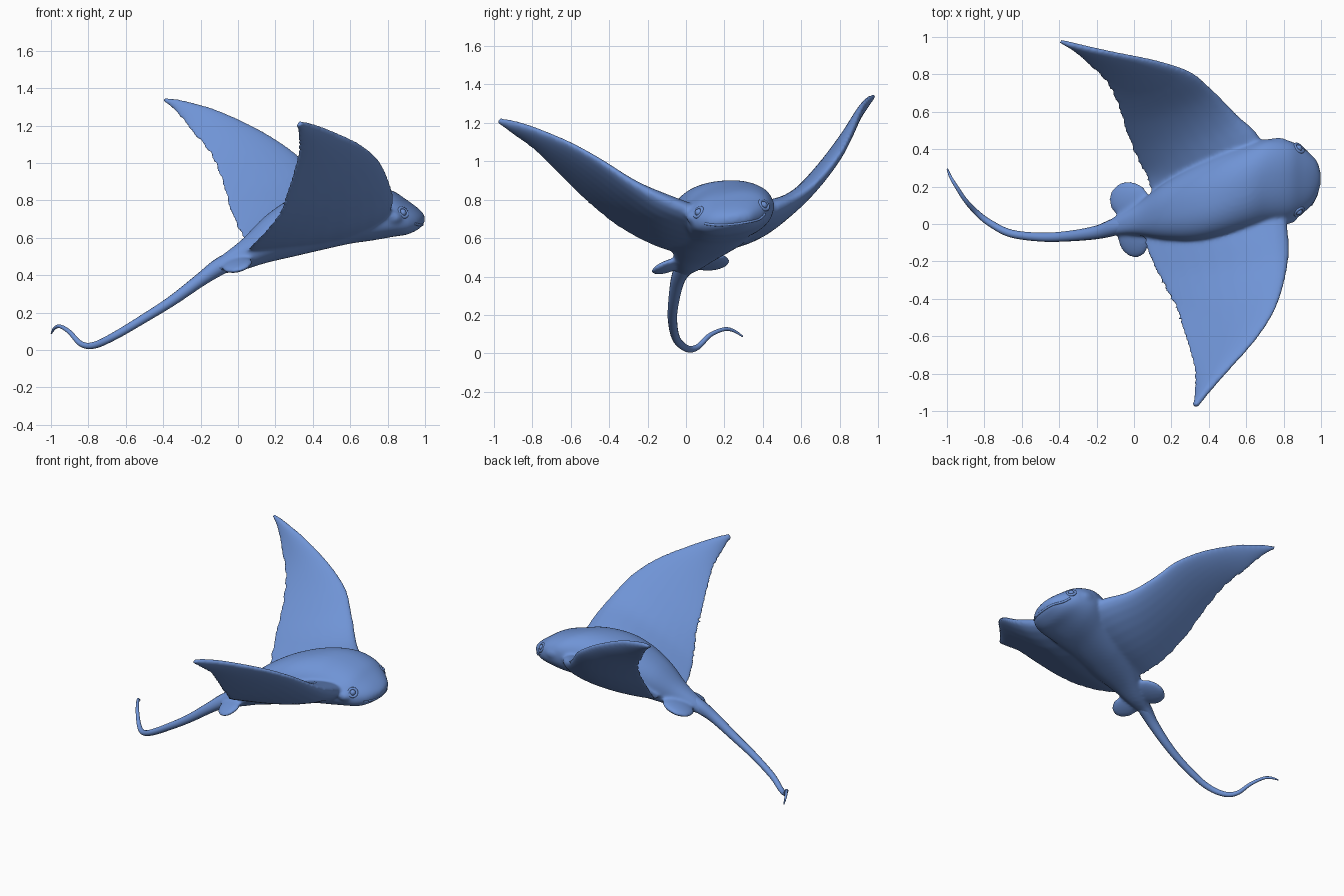
import bpy, bmesh, math
from mathutils import Vector, Matrix, Euler
from mathutils.bvhtree import BVHTree

cube = bpy.data.objects.get("Cube")
if cube:
    bpy.data.objects.remove(cube)

skin = bpy.data.materials.new("skin_blue")
skin.use_nodes = True
BLUE = (0.16, 0.295, 0.67, 1)
skin.diffuse_color = BLUE
shader = skin.node_tree.nodes["Principled BSDF"]
shader.inputs["Base Color"].default_value = BLUE
shader.inputs["Roughness"].default_value = 0.6


def resample(keys, steps):
    """Catmull-Rom through rows of any length."""
    keys = [Vector(k) for k in keys]
    padded = [keys[0]] + keys + [keys[-1]]
    out = []
    for i in range(len(keys) - 1):
        a, b, c, d = padded[i:i + 4]
        for s in range(steps):
            t = s / steps
            out.append(0.5 * (2 * b + (c - a) * t + (2 * a - 5 * b + 4 * c - d) * t ** 2
                              + (3 * b - a - 3 * c + d) * t ** 3))
    return out + [keys[-1]]


def loft(bm, rings):
    """Closed skin through rings of equal length."""
    rows = [[bm.verts.new(p) for p in ring] for ring in rings]
    n = len(rows[0])
    for r, s in zip(rows, rows[1:]):
        for i in range(n):
            j = (i + 1) % n
            bm.faces.new((r[i], r[j], s[j], s[i]))
    bm.faces.new(rows[0])
    bm.faces.new(rows[-1])


def body_ring(row, n=40):
    x, y0, y1, z0, z1 = row
    yc, zc = (y0 + y1) / 2, (z0 + z1) / 2
    roll = 0.13 * min(max((x - 0.4) / 0.3, 0), 1)
    ring = []
    for i in range(n):
        a = math.tau * i / n
        c, s = math.cos(a), math.sin(a)
        dy = math.copysign(abs(c) ** 0.88, c) * (y1 - y0) / 2
        dz = math.copysign(abs(s) ** 0.88, s) * (z1 - z0) / 2
        ring.append(Vector((x, yc + dy, zc + dz + roll * dy)))
    return ring


def wing_rings(keys, n=24):
    """Aerofoil sections between leading and trailing edge points."""
    rows = resample(keys, 6)
    rings = []
    for k, row in enumerate(rows):
        lead, trail, thick = Vector(row[:3]), Vector(row[3:6]), row[6]
        before, after = rows[max(k - 1, 0)], rows[min(k + 1, len(rows) - 1)]
        span = Vector(after[:3]) + Vector(after[3:6]) - Vector(before[:3]) - Vector(before[3:6])
        up = (lead - trail).cross(span).normalized()
        if up.z < 0:
            up = -up
        ring = []
        for i in range(n):
            a = math.tau * i / n
            u = (1 - math.cos(a)) / 2
            h = thick * 2.5 * math.sqrt(u) * (1 - u) + 0.007 * math.sqrt(u * (1 - u))
            ring.append(lead.lerp(trail, u) + up * math.copysign(h, math.sin(a)))
        rings.append(ring)
    return rings


def finish(obj, name):
    obj.name = name
    obj.data.materials.clear()
    obj.data.materials.append(skin)
    return obj


def tube(name, rows, steps):
    """Tapered tube along rows of x, y, z, radius."""
    pts = resample(rows, steps)
    curve = bpy.data.curves.new(name, 'CURVE')
    curve.dimensions = '3D'
    curve.bevel_depth = 1
    curve.bevel_resolution = 5
    curve.use_fill_caps = True
    line = curve.splines.new('POLY')
    line.points.add(len(pts) - 1)
    for p, row in zip(line.points, pts):
        p.co = (*row[:3], 1)
        p.radius = row[3]
    line.use_smooth = True
    obj = bpy.data.objects.new(name, curve)
    bpy.context.collection.objects.link(obj)
    return finish(obj, name)


# Trunk and head: x, then y range and z range of each section
trunk = [
    (0.998, 0.21, 0.28, 0.685, 0.72),
    (0.98, 0.15, 0.335, 0.66, 0.74),
    (0.95, 0.1, 0.37, 0.64, 0.765),
    (0.9, 0.055, 0.41, 0.62, 0.8),
    (0.83, 0.02, 0.445, 0.61, 0.845),
    (0.72, 0, 0.455, 0.59, 0.88),
    (0.6, -0.03, 0.42, 0.57, 0.9),
    (0.45, -0.07, 0.37, 0.535, 0.88),
    (0.3, -0.09, 0.3, 0.5, 0.82),
    (0.15, -0.08, 0.21, 0.465, 0.72),
    (0.02, -0.06, 0.11, 0.425, 0.59),
    (-0.1, -0.06, 0.04, 0.4, 0.495),
    (-0.2, -0.08, -0.01, 0.345, 0.405),
]
bm = bmesh.new()
loft(bm, [body_ring(r) for r in resample(trunk, 5)])
bmesh.ops.recalc_face_normals(bm, faces=bm.faces)
trunk_tree = BVHTree.FromBMesh(bm)

# Wings: leading edge point, trailing edge point, half thickness
right_wing = [
    (0.8, 0.14, 0.71, 0.06, 0.06, 0.51, 0.07),
    (0.83, -0.1, 0.8, 0.05, -0.11, 0.54, 0.075),
    (0.815, -0.27, 0.89, 0.13, -0.3, 0.625, 0.05),
    (0.76, -0.45, 1.01, 0.21, -0.45, 0.73, 0.035),
    (0.66, -0.61, 1.1, 0.27, -0.62, 0.89, 0.027),
    (0.5, -0.79, 1.175, 0.315, -0.78, 1.05, 0.022),
    (0.4, -0.9, 1.21, 0.32, -0.9, 1.14, 0.018),
    (0.34, -0.975, 1.222, 0.31, -0.975, 1.2, 0.014),
]
left_wing = [
    (0.72, 0.25, 0.72, 0.1, 0.1, 0.52, 0.06),
    (0.68, 0.45, 0.765, 0.06, 0.24, 0.55, 0.075),
    (0.55, 0.585, 0.82, 0, 0.36, 0.63, 0.055),
    (0.44, 0.7, 0.91, -0.06, 0.5, 0.76, 0.04),
    (0.31, 0.81, 1.05, -0.095, 0.63, 0.9, 0.032),
    (0.13, 0.87, 1.17, -0.16, 0.76, 1.05, 0.026),
    (-0.1, 0.915, 1.28, -0.26, 0.86, 1.17, 0.02),
    (-0.29, 0.955, 1.335, -0.335, 0.93, 1.27, 0.016),
    (-0.395, 0.98, 1.35, -0.4, 0.975, 1.325, 0.012),
]
for keys in (right_wing, left_wing):
    loft(bm, wing_rings(keys))


def blob(centre, size, turn):
    m = Matrix.LocRotScale(Vector(centre), Euler(turn), Vector(size))
    bmesh.ops.create_uvsphere(bm, u_segments=24, v_segments=14, radius=1, matrix=m)


# Pelvic fins and the swellings behind the eyes
blob((-0.005, -0.09, 0.455), (0.085, 0.1, 0.025), (0.3, -0.35, 0.2))
blob((-0.025, 0.125, 0.475), (0.115, 0.105, 0.03), (0.1, -0.3, -0.1))
blob((0.83, 0.035, 0.71), (0.05, 0.035, 0.035), (0, 0.2, 0.3))
blob((0.79, 0.43, 0.765), (0.06, 0.03, 0.035), (0, 0.2, -0.3))
bmesh.ops.recalc_face_normals(bm, faces=bm.faces)

mesh = bpy.data.meshes.new("body_and_wings")
bm.to_mesh(mesh)
bm.free()
body = bpy.data.objects.new("body_and_wings", mesh)
bpy.context.collection.objects.link(body)
finish(body, "body_and_wings")
remesh = body.modifiers.new("fuse", 'REMESH')
remesh.mode = 'VOXEL'
remesh.voxel_size = 0.0095
remesh.use_smooth_shade = True
soften = body.modifiers.new("soften", 'SMOOTH')
soften.factor = 0.5
soften.iterations = 18

# Whip tail with a curled end
tube("tail", [
    (0, 0.01, 0.5, 0.045), (-0.1, -0.015, 0.445, 0.046), (-0.2, -0.045, 0.375, 0.036),
    (-0.35, -0.065, 0.265, 0.028), (-0.5, -0.07, 0.17, 0.024), (-0.66, -0.05, 0.075, 0.021),
    (-0.77, 0.005, 0.025, 0.018), (-0.84, 0.06, 0.033, 0.015), (-0.9, 0.125, 0.095, 0.012),
    (-0.95, 0.2, 0.126, 0.01), (-0.98, 0.25, 0.117, 0.008), (-0.998, 0.295, 0.088, 0.004)], 8)

# Lip: a thin ridge wrapped round the snout
lip = []
for y, z in [(0.1, 0.675), (0.16, 0.668), (0.24, 0.672), (0.32, 0.683), (0.38, 0.698), (0.41, 0.725)]:
    hit = trunk_tree.ray_cast(Vector((2, y, z)), Vector((-1, 0, 0)))[0]
    if hit:
        lip.append((hit.x - 0.004, y, z, 0.007))
tube("lip", lip, 6)

# Eyes with raised lids
for side, sign, z in (("right", 1, 0.737), ("left", -1, 0.775)):
    hit, normal = trunk_tree.ray_cast(Vector((0.885, -sign, z)), Vector((0, sign, 0)))[:2]
    turn = normal.to_track_quat('Z', 'Y').to_euler()
    bpy.ops.mesh.primitive_uv_sphere_add(segments=24, ring_count=12, radius=0.02,
                                         location=hit - normal * 0.008, rotation=turn)
    finish(bpy.context.object, side + "_eye")
    bpy.ops.object.shade_smooth()
    bpy.ops.mesh.primitive_torus_add(major_segments=32, minor_segments=10, major_radius=0.027,
                                     minor_radius=0.009, location=hit - normal * 0.006, rotation=turn)
    finish(bpy.context.object, side + "_eyelid")
    bpy.ops.object.shade_smooth()
